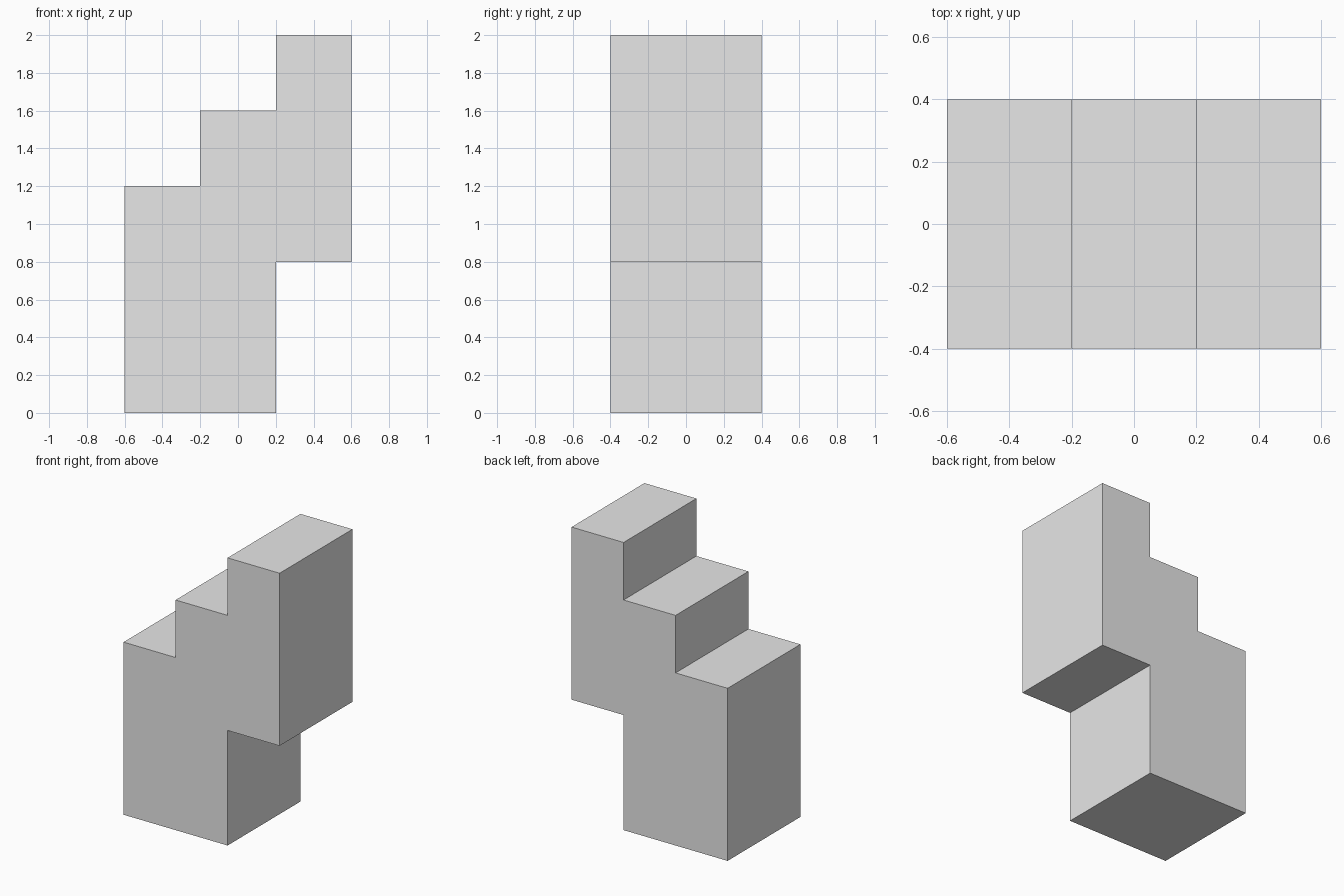
import bpy
import bmesh

cube = bpy.data.objects.get("Cube")
if cube:
    bpy.data.objects.remove(cube, do_unlink=True)

# Plain grey material
grey = bpy.data.materials.new("light_grey")
grey.use_nodes = True
colour = (0.8, 0.8, 0.8, 1.0)
grey.diffuse_color = colour
grey.node_tree.nodes["Principled BSDF"].inputs["Base Color"].default_value = colour

STEP = 0.4        # width and rise of one step
HALF_DEPTH = 0.4

# Stepped side profile in step units (x, z), counter-clockwise from the front
profile = [(-1.5, 0), (0.5, 0), (0.5, 2), (1.5, 2), (1.5, 5),
           (0.5, 5), (0.5, 4), (-0.5, 4), (-0.5, 3), (-1.5, 3)]

# Extrude the profile from front to back
bm = bmesh.new()
front = bm.faces.new([bm.verts.new((x * STEP, -HALF_DEPTH, z * STEP)) for x, z in profile])
result = bmesh.ops.extrude_face_region(bm, geom=[front], use_keep_orig=True)
back_verts = [g for g in result["geom"] if isinstance(g, bmesh.types.BMVert)]
bmesh.ops.translate(bm, verts=back_verts, vec=(0, 2 * HALF_DEPTH, 0))
bmesh.ops.recalc_face_normals(bm, faces=bm.faces)

mesh = bpy.data.meshes.new("stair_block")
bm.to_mesh(mesh)
bm.free()
mesh.materials.append(grey)
stair_block = bpy.data.objects.new("stair_block", mesh)
bpy.context.collection.objects.link(stair_block)
